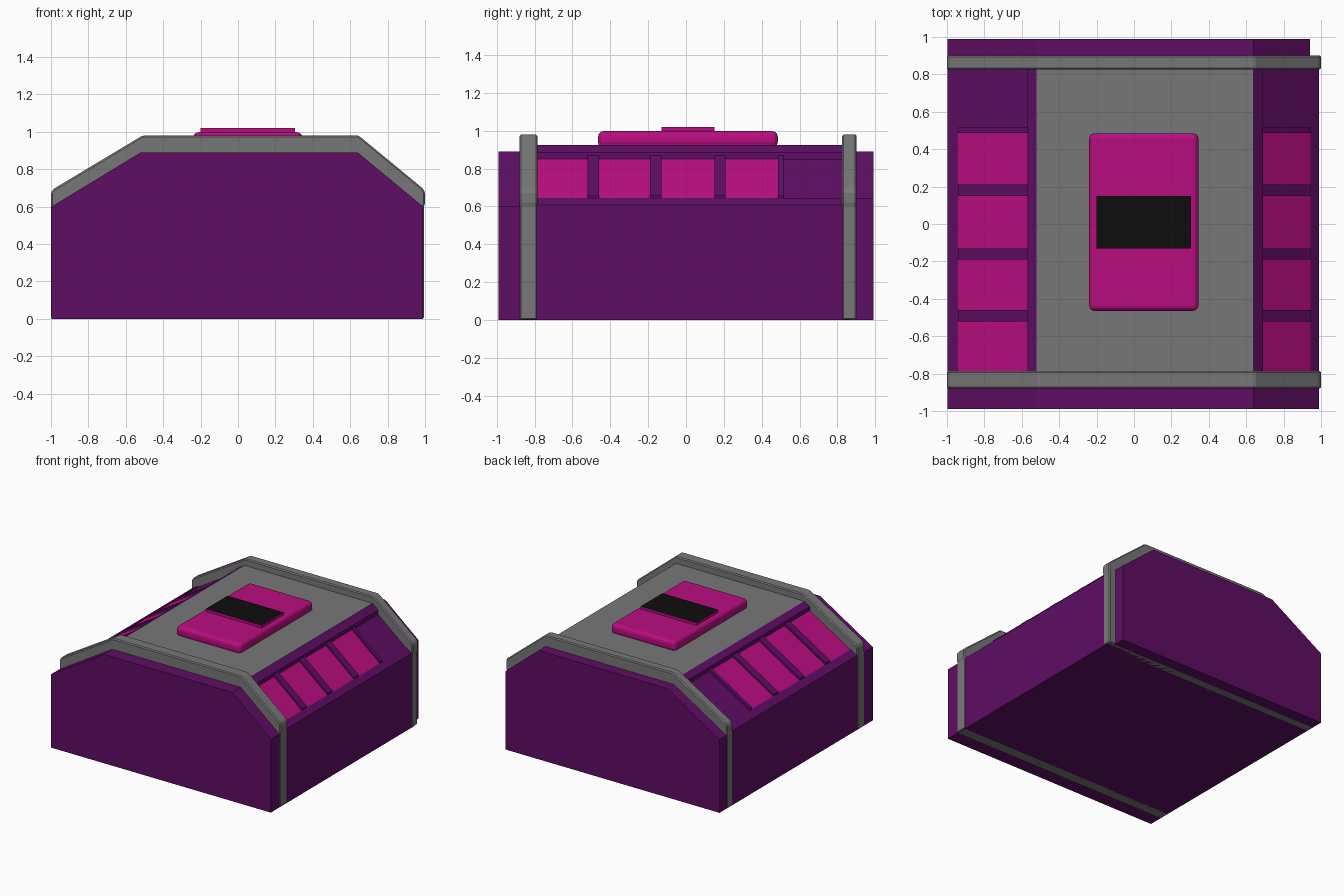
import bpy, bmesh

if "Cube" in bpy.data.objects:
    bpy.data.objects.remove(bpy.data.objects["Cube"])


def material(name, r, g, b):
    m = bpy.data.materials.new(name)
    m.diffuse_color = (r, g, b, 1)
    m.use_nodes = True
    m.node_tree.nodes["Principled BSDF"].inputs["Base Color"].default_value = m.diffuse_color
    return m


PURPLE = material("purple", 0.112, 0.004, 0.125)
GREY = material("grey", 0.188, 0.186, 0.191)
PINK = material("pink", 0.49, 0.004, 0.215)
BLACK = material("black", 0.004, 0.004, 0.004)


def extrude(name, profile, y0, y1, mat, bevel=0.0, segments=1):
    """Extrude an (x, z) profile along y."""
    bm = bmesh.new()
    face = bm.faces.new([bm.verts.new((x, y0, z)) for x, z in profile])
    new = bmesh.ops.extrude_face_region(bm, geom=[face])["geom"]
    bmesh.ops.translate(bm, vec=(0, y1 - y0, 0),
                        verts=[v for v in new if isinstance(v, bmesh.types.BMVert)])
    bmesh.ops.recalc_face_normals(bm, faces=bm.faces)
    me = bpy.data.meshes.new(name)
    bm.to_mesh(me)
    bm.free()
    me.materials.append(mat)
    ob = bpy.data.objects.new(name, me)
    bpy.context.collection.objects.link(ob)
    if bevel:
        mod = ob.modifiers.new("bevel", "BEVEL")
        mod.width, mod.segments = bevel, segments
    return ob


def box(name, x0, x1, y0, y1, z0, z1, mat, bevel=0.0, segments=1):
    return extrude(name, [(x0, z0), (x1, z0), (x1, z1), (x0, z1)], y0, y1, mat, bevel, segments)


# Main body, with the rear strip stepped in on the right
extrude("body", [(-0.997, 0), (0.99, 0), (0.99, 0.6), (0.64, 0.89), (-0.52, 0.89), (-0.997, 0.6)],
        -0.99, 0.87, PURPLE)
extrude("rear_body", [(-0.997, 0), (0.94, 0), (0.94, 0.641), (0.64, 0.89), (-0.52, 0.89), (-0.997, 0.6)],
        0.87, 0.99, PURPLE)

# Two bands wrapped over the body
band = [(-1, 0), (0.994, 0), (0.994, 0.6), (1, 0.62), (1, 0.68), (0.985, 0.7),
        (0.645, 0.98), (-0.51, 0.98), (-0.985, 0.695), (-1, 0.675)]
extrude("front_band", band, -0.88, -0.785, GREY, 0.008)
extrude("rear_band", band, 0.825, 0.902, GREY, 0.008)

# Deck between the bands with the raised plate and screen
box("deck", -0.52, 0.64, -0.8, 0.84, 0.88, 0.925, GREY)
box("raised_plate", -0.24, 0.345, -0.465, 0.485, 0.91, 0.998, PINK, 0.03, 3)
screen = box("screen", -0.2, 0.305, -0.13, 0.15, 0.99, 1.02, PINK)
screen.data.materials.append(BLACK)
for p in screen.data.polygons:
    if p.normal.z > 0.9:
        p.material_index = 1

# Sloped sides: ridge, ribs and panels on each slope
panels = [(-0.785, -0.52), (-0.46, -0.19), (-0.13, 0.15), (0.21, 0.487)]
ribs = [(-0.52, -0.46), (-0.19, -0.13), (0.15, 0.21), (0.487, 0.515)]
sides = [("left", (-0.52, 0.89), (-0.997, 0.6), -0.57, -0.94),
         ("right", (0.64, 0.89), (0.99, 0.6), 0.69, 0.945)]
for side, (tx, tz), (bx, bz), x_in, x_out in sides:
    def on_slope(x, lift):
        return (x, tz + (bz - tz) * (x - tx) / (bx - tx) + lift)

    def strip(xa, xb, lift):
        return [on_slope(xa, -0.02), on_slope(xb, -0.02), on_slope(xb, lift), on_slope(xa, lift)]

    extrude(side + "_ridge", strip(tx, x_in, 0.035), -0.8, 0.84, PURPLE)
    extrude(side + "_sill", strip(x_out, bx, 0.008), -0.8, 0.84, PURPLE)
    for i, (y0, y1) in enumerate(ribs):
        extrude(f"{side}_rib_{i + 1}", strip(x_in, x_out, 0.02), y0, y1, PURPLE)
    for i, (y0, y1) in enumerate(panels):
        extrude(f"{side}_panel_{i + 1}", strip(x_in, x_out, 0.003), y0, y1, PINK)
